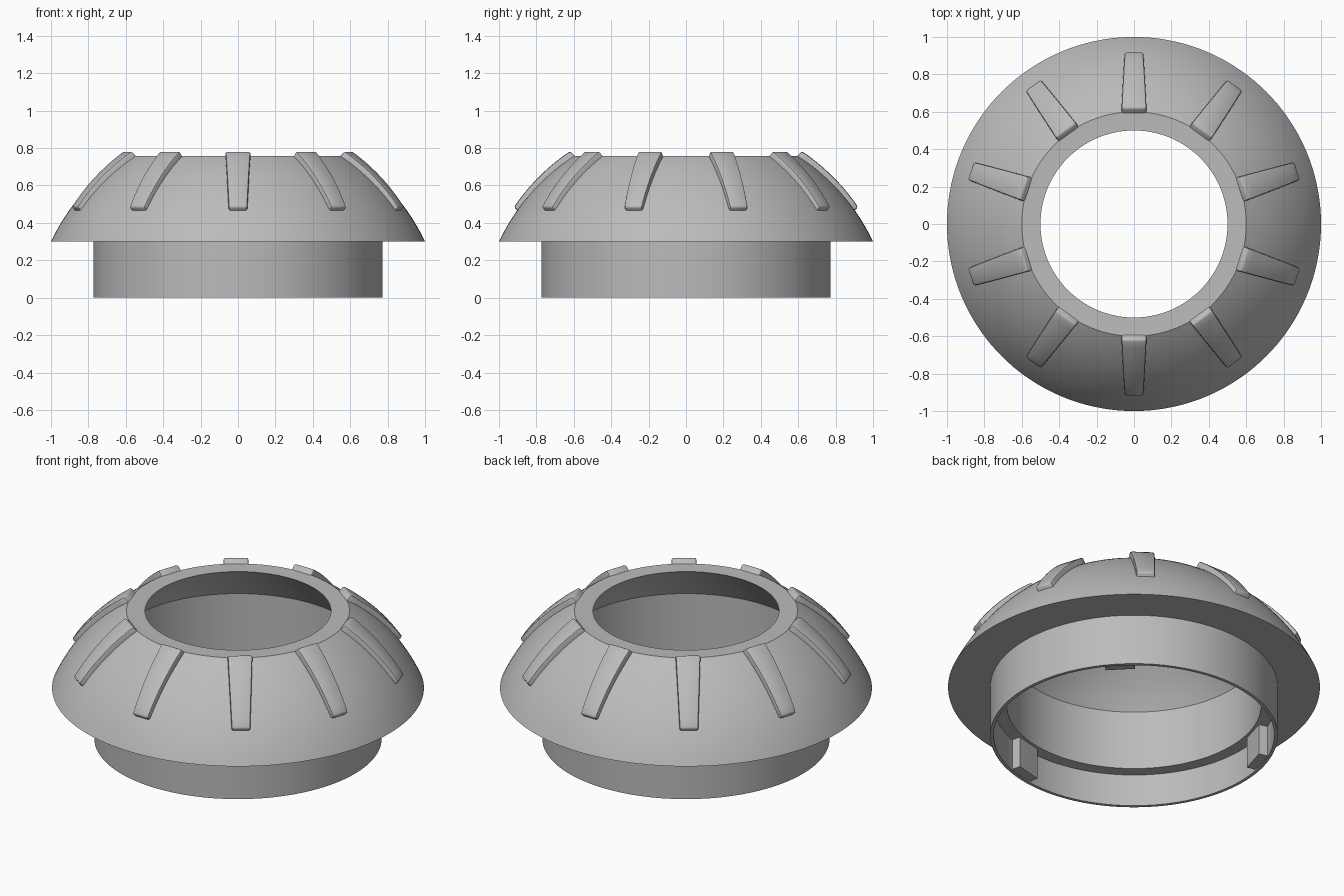
import bpy
import bmesh
import math
from mathutils import Matrix, Vector

cube = bpy.data.objects.get("Cube")
if cube:
    bpy.data.objects.remove(cube, do_unlink=True)

grey = bpy.data.materials.new("plain grey")
grey.use_nodes = True
GREY = (0.5, 0.5, 0.5, 1)
grey.diffuse_color = GREY
grey.node_tree.nodes["Principled BSDF"].inputs["Base Color"].default_value = GREY


def finish(bm, name, angle=30):
    """Turn a bmesh into a shaded object with the grey material."""
    bmesh.ops.recalc_face_normals(bm, faces=bm.faces)
    mesh = bpy.data.meshes.new(name)
    bm.to_mesh(mesh)
    bm.free()
    obj = bpy.data.objects.new(name, mesh)
    bpy.context.collection.objects.link(obj)
    mesh.materials.append(grey)
    bpy.ops.object.select_all(action='DESELECT')
    obj.select_set(True)
    bpy.context.view_layer.objects.active = obj
    bpy.ops.object.shade_smooth_by_angle(angle=math.radians(angle))
    return obj


def arc(r0, r1, r_ref, z_ref, centre, count):
    """Points (radius, height) on a circle centred on the axis."""
    size = math.hypot(r_ref, z_ref - centre)
    a0, a1 = math.acos(r0 / size), math.acos(r1 / size)
    steps = [a0 + (a1 - a0) * i / (count - 1) for i in range(count)]
    return [(size * math.cos(a), centre + size * math.sin(a)) for a in steps]


def revolve(name, profile, sides=144):
    """Spin a closed (radius, height) profile around the z axis."""
    bm = bmesh.new()
    rings = []
    for k in range(sides):
        a = math.tau * k / sides
        rings.append([bm.verts.new((r * math.cos(a), r * math.sin(a), z)) for r, z in profile])
    n = len(profile)
    for k in range(sides):
        a, b = rings[k], rings[(k + 1) % sides]
        for i in range(n):
            j = (i + 1) % n
            bm.faces.new((a[i], b[i], b[j], a[j]))
    return finish(bm, name)


# Domed collar with an open top, a hollow skirt and an inner ledge
dome = arc(1.0, 0.6, 1.0, 0.3, -0.17, 16)
ceiling = [(0.5, 0.757), (0.55, 0.707), (0.6, 0.652), (0.645, 0.597), (0.685, 0.54)]
skirt = [(0.685, 0.19), (0.755, 0.19), (0.755, 0), (0.773, 0), (0.773, 0.3)]
revolve("domed_collar", dome + [(0.585, 0.757)] + ceiling + skirt)


# Tapered grip ribs that follow the dome
def grip_rib(name, angle):
    bm = bmesh.new()
    path = arc(0.62, 0.92, 0.92, 0.485, -0.14, 10)
    sink = 0.06
    loops = []
    for i, (r, z) in enumerate(path):
        w = 0.067 + (0.05 - 0.067) * i / (len(path) - 1)
        corners = [(r, -w, z), (r, w, z), (r - sink, w, z - sink), (r - sink, -w, z - sink)]
        loops.append([bm.verts.new(c) for c in corners])
    for a, b in zip(loops, loops[1:]):
        for i in range(4):
            j = (i + 1) % 4
            bm.faces.new((a[i], a[j], b[j], b[i]))
    bm.faces.new(loops[0])
    bm.faces.new(loops[-1][::-1])
    bmesh.ops.recalc_face_normals(bm, faces=bm.faces)
    sharp = [e for e in bm.edges if e.calc_face_angle(0) > 0.6]
    bmesh.ops.bevel(bm, geom=sharp, offset=0.01, segments=2, affect='EDGES', profile=0.5)
    bm.transform(Matrix.Rotation(angle, 4, 'Z'))
    return finish(bm, name, 40)


for k in range(10):
    grip_rib(f"grip_rib_{k + 1}", math.radians(90 + 36 * k))

# Locking tabs inside the skirt
for k in range(3):
    bm = bmesh.new()
    bmesh.ops.create_cube(bm, size=1)
    bm.transform(Matrix.Diagonal((0.062, 0.16, 0.185, 1)))
    bm.transform(Matrix.Translation(Vector((0.731, 0, 0.1))))
    bm.transform(Matrix.Rotation(math.radians(44 + 120 * k), 4, 'Z'))
    finish(bm, f"locking_tab_{k + 1}")
